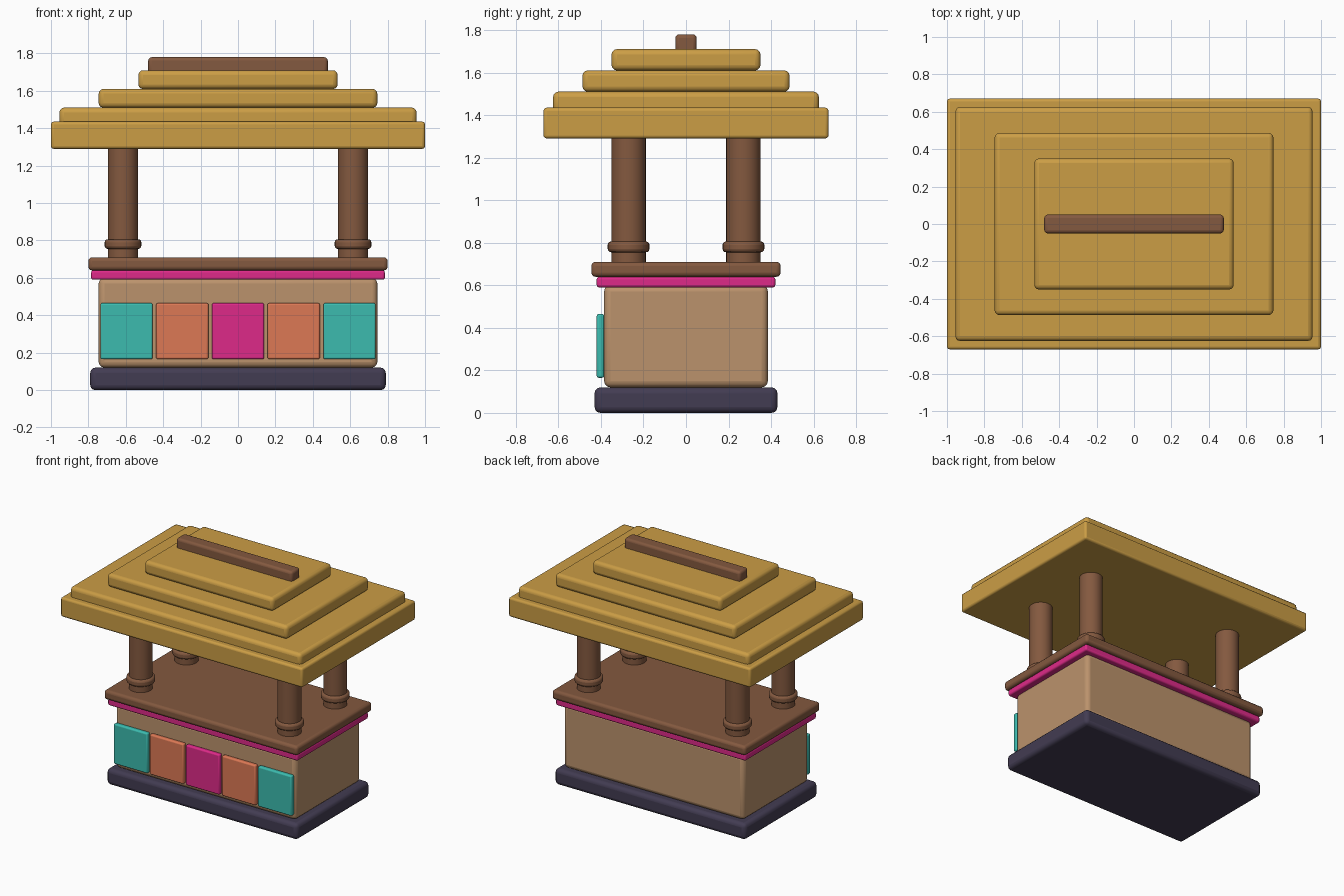
import bpy
import math

cube = bpy.data.objects.get("Cube")
if cube:
    bpy.data.objects.remove(cube, do_unlink=True)


def material(name, rgb):
    mat = bpy.data.materials.new(name)
    mat.use_nodes = True
    color = (*rgb, 1)
    mat.diffuse_color = color
    mat.node_tree.nodes["Principled BSDF"].inputs["Base Color"].default_value = color
    return mat


gold = material("gold_thatch", (0.60, 0.34, 0.06))
wood = material("brown_wood", (0.23, 0.10, 0.05))
tan = material("tan_panel", (0.50, 0.29, 0.15))
dark = material("dark_plinth", (0.055, 0.045, 0.085))
pink = material("pink", (0.73, 0.023, 0.25))
teal = material("teal", (0.045, 0.50, 0.43))
orange = material("orange", (0.72, 0.19, 0.09))


def finish(name, mat, bevel):
    obj = bpy.context.object
    obj.name = name
    obj.data.materials.append(mat)
    mod = obj.modifiers.new("rounded_edges", "BEVEL")
    mod.width = bevel
    mod.segments = 3
    mod.limit_method = "ANGLE"
    mod.angle_limit = math.radians(40)
    bpy.ops.object.shade_smooth_by_angle(angle=math.radians(35))
    return obj


def slab(name, half_x, half_y, bottom, top, mat, bevel, x=0, y=0):
    bpy.ops.mesh.primitive_cube_add(size=2, location=(x, y, (bottom + top) / 2))
    obj = bpy.context.object
    obj.scale = (half_x, half_y, (top - bottom) / 2)
    bpy.ops.object.transform_apply(location=False, rotation=False, scale=True)
    return finish(name, mat, bevel)


def drum(name, radius, bottom, top, mat, bevel, x, y):
    bpy.ops.mesh.primitive_cylinder_add(vertices=32, radius=radius, depth=top - bottom,
                                        location=(x, y, (bottom + top) / 2))
    return finish(name, mat, bevel)


# Counter
slab("plinth", 0.79, 0.43, 0, 0.12, dark, 0.028)
slab("counter_body", 0.745, 0.385, 0.12, 0.6, tan, 0.03)
slab("trim_band", 0.785, 0.42, 0.59, 0.64, pink, 0.012)
slab("countertop", 0.8, 0.445, 0.64, 0.71, wood, 0.02)

# Coloured front tiles
for i, mat in enumerate((teal, orange, pink, orange, teal)):
    slab(f"front_tile_{i + 1}", 0.14, 0.0175, 0.165, 0.465, mat, 0.01,
         x=(i - 2) * 0.298, y=-0.4025)

# Posts with collars
for side, sx in (("left", 1), ("right", -1)):
    for end, sy in (("front", -1), ("back", 1)):
        x, y = sx * 0.615, sy * 0.27
        drum(f"{end}_{side}_post", 0.081, 0.7, 1.3, wood, 0.005, x, y)
        drum(f"{end}_{side}_collar", 0.098, 0.755, 0.806, wood, 0.016, x, y)

# Stepped roof and ridge
slab("roof_eave", 1, 0.67, 1.29, 1.435, gold, 0.015)
slab("roof_lower_tier", 0.955, 0.625, 1.41, 1.51, gold, 0.025)
slab("roof_middle_tier", 0.745, 0.487, 1.51, 1.61, gold, 0.025)
slab("roof_upper_tier", 0.533, 0.35, 1.61, 1.71, gold, 0.025)
slab("roof_ridge", 0.48, 0.05, 1.69, 1.78, wood, 0.018)
